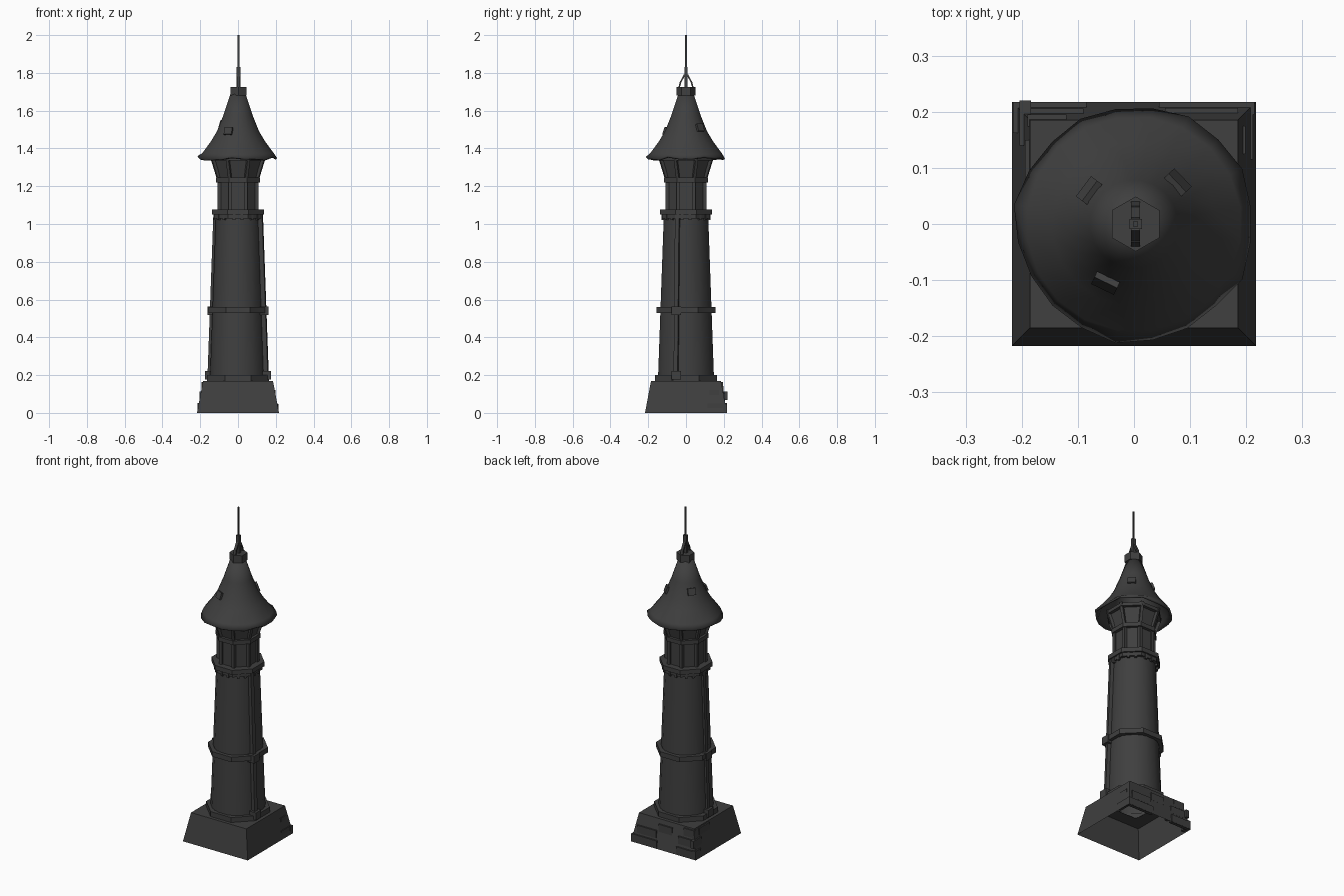
import bpy, bmesh, math, random
from mathutils import Vector, Matrix

random.seed(4)
cube = bpy.data.objects.get("Cube")
if cube:
    bpy.data.objects.remove(cube, do_unlink=True)

stone = bpy.data.materials.new("charcoal stone")
stone.use_nodes = True
COL = (0.05, 0.05, 0.05, 1)
stone.diffuse_color = COL
bsdf = stone.node_tree.nodes["Principled BSDF"]
bsdf.inputs["Base Color"].default_value = COL
bsdf.inputs["Roughness"].default_value = 0.8
FLAT = 1 / math.cos(math.pi / 8)


def finish(bm, name, smooth=False):
    bmesh.ops.recalc_face_normals(bm, faces=bm.faces)
    mesh = bpy.data.meshes.new(name)
    bm.to_mesh(mesh)
    bm.free()
    mesh.materials.append(stone)
    ob = bpy.data.objects.new(name, mesh)
    bpy.context.scene.collection.objects.link(ob)
    if smooth:
        bpy.ops.object.select_all(action='DESELECT')
        ob.select_set(True)
        bpy.context.view_layer.objects.active = ob
        bpy.ops.object.shade_smooth_by_angle(angle=math.radians(35))
    return ob


def lathe(name, profile, sides=8, closed=False, smooth=False, scale=FLAT, ragged=0):
    """Spin a (radius, height) profile into a polygonal shell, flat side to the front."""
    bm = bmesh.new()
    rings = []
    for i, (r, z) in enumerate(profile):
        ring = []
        for k in range(sides):
            a = 2 * math.pi * (k + 0.5) / sides
            j = random.uniform(-1, 1) * ragged if i == 0 else 0
            rr = (r + j * 0.6) * scale
            ring.append(bm.verts.new((rr * math.cos(a), rr * math.sin(a), z + j)))
        rings.append(ring)
    pairs = list(zip(rings, rings[1:]))
    if closed:
        pairs.append((rings[-1], rings[0]))
    for low, high in pairs:
        for k in range(sides):
            n = (k + 1) % sides
            bm.faces.new((low[k], low[n], high[n], high[k]))
    return finish(bm, name, smooth)


def band(name, r, z0, z1, inner):
    return lathe(name, [(inner, z0), (r, z0), (r, z1), (inner, z1)], closed=True)


def box(name, centre, size, turn=0, tilt=0):
    bm = bmesh.new()
    m = (Matrix.Translation(centre) @ Matrix.Rotation(turn, 4, 'Z')
         @ Matrix.Rotation(tilt, 4, 'Y') @ Matrix.Diagonal((*size, 1)))
    bmesh.ops.create_cube(bm, size=1, matrix=m)
    return finish(bm, name)


def beam(name, a, b, w, d):
    """Rectangular bar between two points."""
    a, b = Vector(a), Vector(b)
    bm = bmesh.new()
    q = (b - a).to_track_quat('Z', 'Y').to_matrix().to_4x4()
    m = Matrix.Translation((a + b) / 2) @ q @ Matrix.Diagonal((w, d, (b - a).length, 1))
    bmesh.ops.create_cube(bm, size=1, matrix=m)
    return finish(bm, name)


def polar(r, a, z):
    return (r * math.cos(a), r * math.sin(a), z)


# Hollow sloped plinth, open underneath
s2 = math.sqrt(2)
lathe("plinth", [(0.217 * s2, 0), (0.185 * s2, 0.17), (0.15, 0.17)], sides=4, scale=1)
# Exposed bricks on the back and at the back corner
for x, z, w in ((-0.15, 0.025, 0.13), (0.13, 0.025, 0.17), (-0.14, 0.085, 0.1),
                (0.12, 0.08, 0.13), (-0.155, 0.14, 0.07), (0.0, 0.12, 0.09)):
    y = 0.217 - 0.19 * z
    box("plinth_brick", (x, y - 0.006, z), (w, 0.022, 0.045))
for y, z, w in ((0.19, 0.03, 0.055), (0.18, 0.09, 0.08), (0.1, 0.14, 0.1)):
    box("corner_brick", (-0.211 + 0.19 * z, y, z), (0.02, w, 0.045))
for y, z, w in ((0.16, 0.03, 0.09), (0.15, 0.1, 0.05)):
    box("side_brick", (0.208 - 0.19 * z, y, z), (0.02, w, 0.04))

# Tapering shaft with its belts
lathe("shaft", [(0.15, 0.17), (0.118, 1.06)], sides=16, smooth=True, scale=1.01)
band("foot_band", 0.165, 0.17, 0.2, 0.14)
band("middle_band", 0.155, 0.53, 0.56, 0.13)
band("gallery_floor", 0.137, 1.05, 1.077, 0.08)
band("gallery_lip", 0.127, 1.03, 1.05, 0.11)

# Vertical ducts with clamps
for side, y in ((1, -0.052), (-1, 0.01)):
    beam("duct", (side * 0.147, y, 0.17), (side * 0.115, y * 0.85, 1.05), 0.022, 0.03)
    for z, r in ((0.2, 0.152), (0.54, 0.14)):
        box("duct_clamp", (side * r, y, z), (0.045, 0.05, 0.045))

# Small teeth under the gallery
for k in range(8):
    for off in (-0.16, 0.16):
        a = k * math.pi / 4 + off
        box("gallery_tooth", polar(0.124, a, 1.035), (0.015, 0.014, 0.03), a)

# Lantern room with corner posts and flared braces
lathe("lantern_wall", [(0.099, 1.07), (0.099, 1.23)])
band("lantern_band", 0.117, 1.22, 1.245, 0.08)
lathe("flared_neck", [(0.1, 1.24), (0.13, 1.36)])
for k in range(8):
    a = (k + 0.5) * math.pi / 4
    beam("lantern_post", polar(0.108, a, 1.07), polar(0.108, a, 1.23), 0.018, 0.018)
    beam("neck_brace", polar(0.11, a, 1.24), polar(0.15, a, 1.36), 0.016, 0.016)
band("eave_ring", 0.142, 1.335, 1.355, 0.11)

# Flared roof with a worn edge
roof = lathe("roof", [(0.209, 1.35), (0.19, 1.375), (0.145, 1.435), (0.112, 1.49),
                      (0.078, 1.575), (0.04, 1.69)], sides=20, smooth=True, scale=1.01, ragged=0.01)
thick = roof.modifiers.new("thickness", 'SOLIDIFY')
thick.thickness = 0.012
thick.offset = -1

# Lifted roof patches
for a, r, z in ((-2.02, 0.117, 1.492), (2.5, 0.1, 1.53), (0.76, 0.108, 1.51)):
    box("roof_patch", polar(r, a, z), (0.012, 0.045, 0.04), a, -0.35)

# Six-sided cap, finial and mast
bm = bmesh.new()
bmesh.ops.create_cone(bm, cap_ends=True, segments=6, radius1=0.049, radius2=0.049, depth=0.045,
                      matrix=Matrix.Translation((0.003, 0, 1.7025)) @ Matrix.Rotation(math.pi / 2, 4, 'Z'))
for v in bm.verts:
    v.co.x, v.co.y = v.co.y + 0.003, v.co.x - 0.003
finish(bm, "roof_cap")
box("finial", (0.003, 0, 1.775), (0.022, 0.018, 0.11))
box("mast", (0.003, 0, 1.9), (0.009, 0.009, 0.2))
for s in (-1, 1):
    beam("mast_stay_low", (0.003, s * 0.037, 1.72), (0.003, s * 0.028, 1.755), 0.016, 0.008)
    beam("mast_stay", (0.003, s * 0.029, 1.75), (0.003, s * 0.008, 1.79), 0.016, 0.008)
